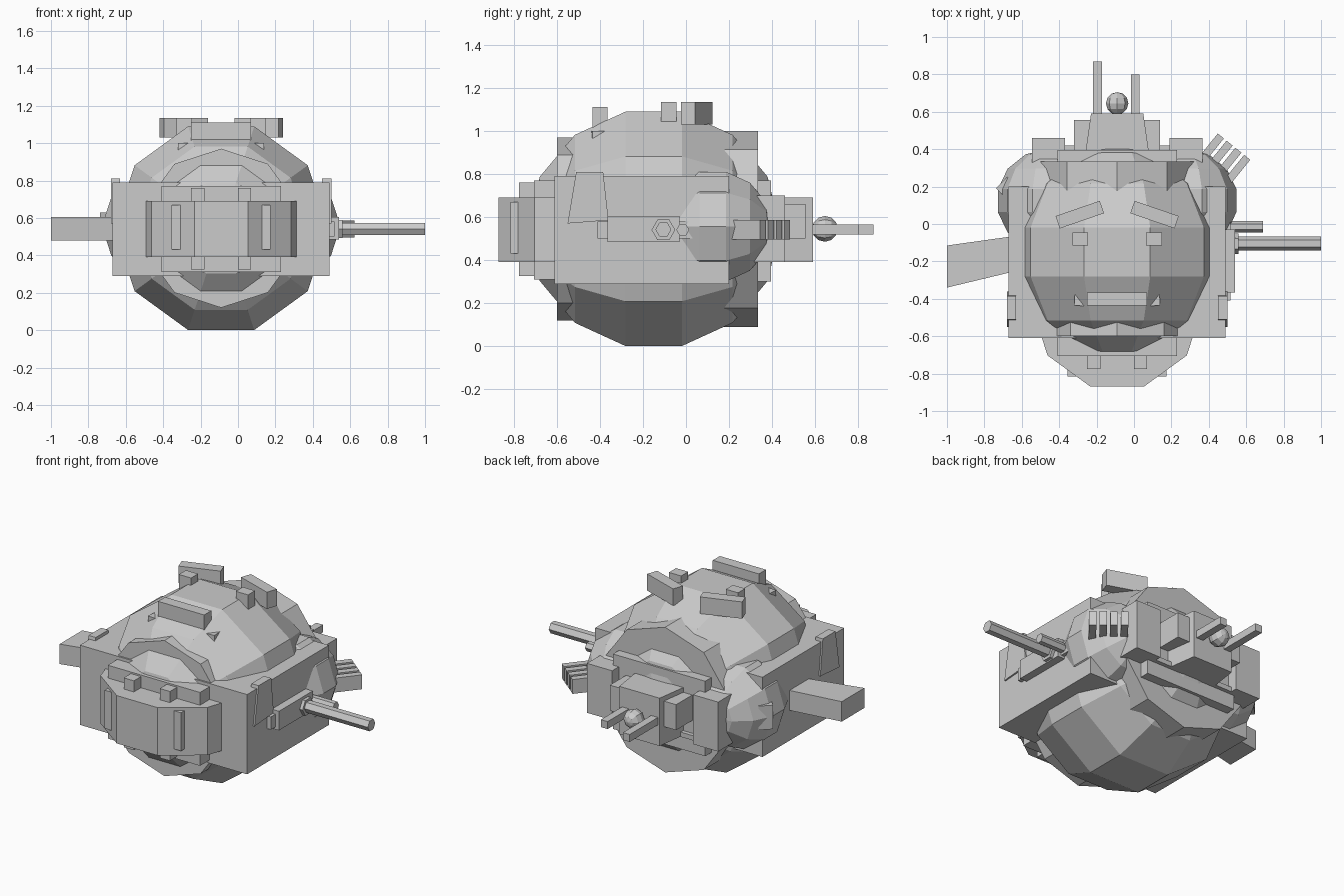
import bpy, bmesh, math
from mathutils import Vector, Matrix

if "Cube" in bpy.data.objects:
    bpy.data.objects.remove(bpy.data.objects["Cube"])

CX, CZ = -0.09, 0.545          # hull centre line


def finish(name, bm):
    bmesh.ops.recalc_face_normals(bm, faces=bm.faces[:])
    me = bpy.data.meshes.new(name)
    bm.to_mesh(me)
    bm.free()
    ob = bpy.data.objects.new(name, me)
    bpy.context.collection.objects.link(ob)
    return ob


def box(name, x, y, z, rot=0):
    """Box from (min, max) ranges, turned about its own vertical axis."""
    bm = bmesh.new()
    c = Vector((sum(x) / 2, sum(y) / 2, sum(z) / 2))
    m = (Matrix.Translation(c) @ Matrix.Rotation(math.radians(rot), 4, 'Z')
         @ Matrix.Diagonal((x[1] - x[0], y[1] - y[0], z[1] - z[0], 1)))
    bmesh.ops.create_cube(bm, size=1, matrix=m)
    return finish(name, bm)


def mirror_box(name, x, y, z, rot=0):
    """A pair of boxes mirrored about the hull centre; x is measured from it."""
    box(name + "_right", (CX + x[0], CX + x[1]), y, z, rot)
    box(name + "_left", (CX - x[1], CX - x[0]), y, z, -rot)


def prism(name, pts, axis, lo, hi):
    """Extrude a flat profile along an axis."""
    put = {'X': lambda a, b, t: (t, a, b), 'Y': lambda a, b, t: (a, t, b),
           'Z': lambda a, b, t: (a, b, t)}[axis]
    bm = bmesh.new()
    low = [bm.verts.new(put(a, b, lo)) for a, b in pts]
    top = [bm.verts.new(put(a, b, hi)) for a, b in pts]
    bm.faces.new(low)
    bm.faces.new(top)
    n = len(pts)
    for i in range(n):
        j = (i + 1) % n
        bm.faces.new((low[i], low[j], top[j], top[i]))
    return finish(name, bm)


def ngon(cx, cy, r, n, start):
    return [(cx + r * math.cos(math.radians(start) + i * math.tau / n),
             cy + r * math.sin(math.radians(start) + i * math.tau / n)) for i in range(n)]


def ball(name, c, r, seg, rings):
    """Low-poly sphere with its poles on the y axis."""
    bm = bmesh.new()
    c = Vector(c)
    front = bm.verts.new(c - Vector((0, r, 0)))
    back = bm.verts.new(c + Vector((0, r, 0)))
    loops = []
    for k in range(1, rings):
        p = math.pi * k / rings
        loops.append([bm.verts.new((x, c.y - r * math.cos(p), z))
                      for x, z in ngon(c.x, c.z, r * math.sin(p), seg, 0)])
    for i in range(seg):
        j = (i + 1) % seg
        bm.faces.new((front, loops[0][i], loops[0][j]))
        bm.faces.new((back, loops[-1][j], loops[-1][i]))
        for a, b in zip(loops, loops[1:]):
            bm.faces.new((a[i], b[i], b[j], a[j]))
    return finish(name, bm)


# Main hull: faceted sphere, square collar, front and back discs
ball("hull_sphere", (CX, -0.15, CZ), 0.587, 10, 7)
box("hull_block", (-0.67, 0.49), (-0.61, 0.2), (0.29, 0.79))
prism("front_disc", ngon(CX, CZ, 0.425, 10, 90), 'Y', -0.6, -0.3)
prism("back_disc", ngon(CX, CZ, 0.455, 10, 90), 'Y', 0.1, 0.335)

# Front nose with its frame and raised slots
prism("nose_drum", ngon(CX, -0.4325, 0.46, 10, 18 + 72), 'Z', 0.39, 0.69).hide_render = True
bpy.data.objects.remove(bpy.data.objects["nose_drum"])
prism("nose_drum", ngon(CX, -0.4325, 0.46, 10, 0), 'Z', 0.39, 0.69)
box("nose_frame", (CX - 0.32, CX + 0.32), (-0.705, -0.5), (0.31, 0.77))
mirror_box("nose_slot", (0.215, 0.265), (-0.815, -0.6), (0.43, 0.67))
mirror_box("nose_lug", (0.09, 0.16), (-0.775, -0.6), (0.325, 0.76))

# Fixtures on the crown
mirror_box("crown_bar", (0.075, 0.325), (0.015, 0.085), (1.03, 1.135), -19)
mirror_box("crown_peg", (0.155, 0.24), (-0.115, -0.045), (0.95, 1.135))
box("crown_plate", (-0.25, 0.07), (-0.435, -0.365), (0.95, 1.11))
for name, s in (("crown_tooth_left", -1), ("crown_tooth_right", 1)):
    prism(name, [(CX + s * 0.155, -0.44), (CX + s * 0.23, -0.435), (CX + s * 0.225, -0.35)],
          'Z', 0.9, 1.0)

# Shoulder balls and side plates
for name, s in (("left", -1), ("right", 1)):
    ball("shoulder_" + name, (CX + s * 0.37, 0.125, CZ + 0.01), 0.275, 10, 7)
    prism("side_plate_" + name, [(-0.55, 0.57), (-0.36, 0.585), (-0.385, 0.81), (-0.51, 0.81)],
          'X', CX + s * 0.54, CX + s * 0.59)

# Left arm and rear-left box
prism("left_arm", [(-1.0, -0.115), (-1.0, -0.34), (-0.5, -0.22), (-0.5, -0.045)],
      'Z', 0.48, 0.605)
box("left_vent", (-0.73, -0.58), (0.125, 0.21), (0.48, 0.63), -45)

# Right gun: mount, long barrel, short barrel
box("gun_mount", (0.4, 0.54), (-0.365, -0.03), (0.485, 0.605))
box("gun_block", (0.4, 0.515), (-0.41, 0.06), (0.5, 0.58))
prism("gun_collar", ngon(-0.105, 0.54, 0.055, 6, 0), 'X', 0.45, 0.56)
prism("long_barrel", ngon(-0.105, 0.542, 0.037, 6, 0), 'X', 0.45, 1.0)
prism("short_barrel", ngon(-0.015, 0.54, 0.03, 6, 0), 'X', 0.45, 0.69)

# Rear-right grille of four slats
for i in range(4):
    cx, cy = 0.395 + i * 0.047, 0.385 - i * 0.038
    box("grille_slat_%d" % (i + 1), (cx - 0.11, cx + 0.11), (cy - 0.021, cy + 0.021),
        (0.495, 0.585), 51)

# Back frame with end blocks and bottom ledge
box("back_frame", (CX - 0.32, CX + 0.32), (0.2, 0.395), (0.3, 0.77))
mirror_box("back_end_block", (0.28, 0.455), (0.2, 0.46), (0.39, 0.7))
box("back_ledge", (CX - 0.3, CX + 0.3), (0.3, 0.42), (0.39, 0.42))

# Back engine block, side pods, rods and knob
prism("back_block", [(CX - 0.17, 0.38), (CX + 0.17, 0.38), (CX + 0.14, 0.59), (CX - 0.14, 0.59)],
      'Z', 0.39, 0.69)
mirror_box("back_pod", (0.14, 0.23), (0.35, 0.555), (0.5, 0.66))
prism("long_rod", ngon(-0.195, 0.543, 0.033, 4, 45), 'Y', 0.5, 0.87)
prism("short_rod", ngon(0.007, 0.543, 0.033, 4, 45), 'Y', 0.5, 0.8)
ball("back_knob", (CX, 0.645, CZ), 0.06, 8, 6)
